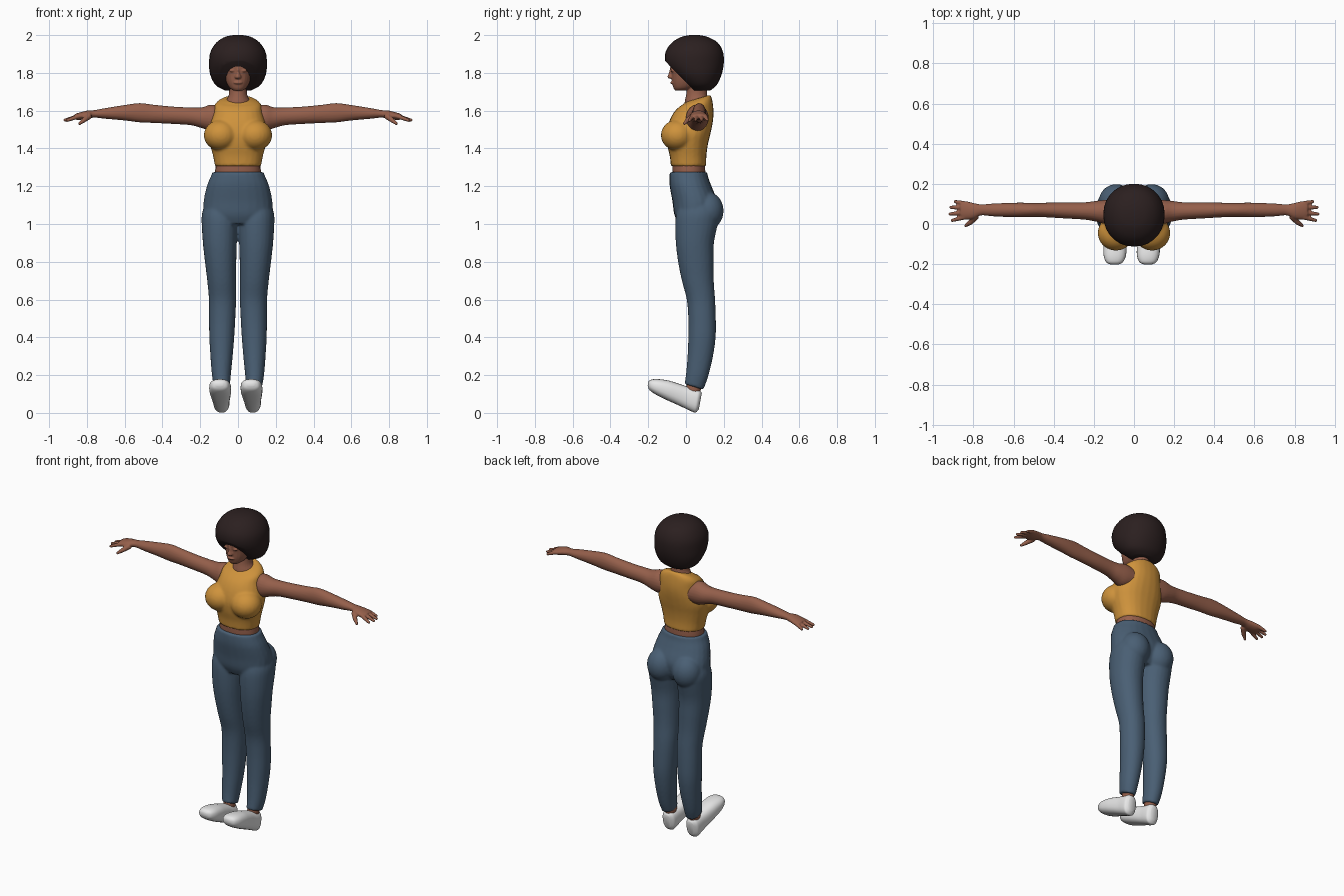
import bpy, bmesh, math
from mathutils import Vector


def material(name, rgb):
    m = bpy.data.materials.new(name)
    m.diffuse_color = (*rgb, 1)
    return m


SKIN = material("brown skin", (0.30, 0.115, 0.07))
YELLOW = material("mustard cloth", (0.62, 0.29, 0.045))
BLUE = material("blue denim", (0.068, 0.115, 0.175))
HAIR = material("dark hair", (0.024, 0.014, 0.014))
WHITE = material("white shoe", (0.80, 0.80, 0.80))


def spline(a, b, c, d, t):
    """Catmull-Rom blend of two neighbouring rings."""
    return [0.5 * (2*q + (r-p)*t + (2*p-5*q+4*r-s)*t*t + (3*q-p-3*r+s)*t**3)
            for p, q, r, s in zip(a, b, c, d)]


def loft(bm, axis, rings, power=2.0, sides=24, steps=4):
    """Rings are (position, a0, a1, b0, b1[, shear]): extents across the axis."""
    rings = [tuple(r) + (0,) * (6 - len(r)) for r in rings]
    n = len(rings)
    fine = [spline(rings[max(i-1, 0)], rings[i], rings[i+1], rings[min(i+2, n-1)], k/steps)
            for i in range(n-1) for k in range(steps)] + [rings[-1]]
    loops = []
    for t, a0, a1, b0, b1, shear in fine:
        loop = []
        for k in range(sides):
            c, s = math.cos(math.tau*k/sides), math.sin(math.tau*k/sides)
            u = math.copysign(abs(c)**(2/power), c) * (a1-a0)/2
            v = math.copysign(abs(s)**(2/power), s) * (b1-b0)/2
            a, b, p = (a0+a1)/2 + u, (b0+b1)/2 + v, t + shear*v
            co = {"x": (p, a, b), "y": (a, p, b), "z": (a, b, p)}[axis]
            loop.append(bm.verts.new(co))
        loops.append(loop)
    for lo, hi in zip(loops, loops[1:]):
        for k in range(sides):
            j = (k+1) % sides
            bm.faces.new((lo[k], lo[j], hi[j], hi[k]))
    bm.faces.new(loops[0][::-1])
    bm.faces.new(loops[-1])


def ball(bm, centre, radii):
    new = bmesh.ops.create_uvsphere(bm, u_segments=24, v_segments=16, radius=1)["verts"]
    bmesh.ops.scale(bm, vec=radii, verts=new)
    bmesh.ops.translate(bm, vec=centre, verts=new)


def finger(bm, start, end, r0, r1):
    """Tapered rod with a round tip."""
    start, end = Vector(start), Vector(end)
    d = end - start
    rod = bmesh.ops.create_cone(bm, cap_ends=True, segments=12, radius1=r0, radius2=r1,
                                depth=d.length)["verts"]
    bmesh.ops.rotate(bm, matrix=d.to_track_quat("Z", "Y").to_matrix(), verts=rod)
    bmesh.ops.translate(bm, vec=(start+end)/2, verts=rod)
    ball(bm, end, (r1, r1, r1))


def finish(name, bm, mat, mirror=False, voxel=0, smooth=3):
    bmesh.ops.recalc_face_normals(bm, faces=bm.faces)
    me = bpy.data.meshes.new(name)
    bm.to_mesh(me)
    bm.free()
    me.materials.append(mat)
    me.polygons.foreach_set("use_smooth", [True] * len(me.polygons))
    ob = bpy.data.objects.new(name, me)
    bpy.context.collection.objects.link(ob)
    if mirror:
        ob.modifiers.new("mirror", "MIRROR").use_mirror_merge = False
    if voxel:
        r = ob.modifiers.new("blend", "REMESH")
        r.mode, r.voxel_size, r.use_smooth_shade = "VOXEL", voxel, True
        s = ob.modifiers.new("relax", "SMOOTH")
        s.factor, s.iterations = 0.5, smooth
    return ob


# Trousers: hips, one mirrored leg and seat
bm = bmesh.new()
loft(bm, "z", [(1.00, -.15, .15, -.04, .13), (1.05, -.18, .18, -.062, .155),
               (1.12, -.182, .182, -.072, .165), (1.20, -.165, .165, -.086, .135),
               (1.245, -.147, .147, -.088, .118), (1.275, -.135, .135, -.086, .112)], 2.2)
loft(bm, "z", [(.138, .043, .127, -.008, .092, -.3), (.20, .038, .138, .0, .118, -.1),
               (.30, .028, .146, .008, .143), (.40, .02, .152, .012, .157),
               (.50, .014, .153, .012, .158), (.60, .010, .154, .004, .154),
               (.70, .010, .163, -.022, .147), (.80, .009, .175, -.042, .146),
               (.90, .006, .186, -.054, .148), (1.0, .002, .192, -.057, .168),
               (1.06, .005, .19, -.05, .175), (1.12, .02, .17, -.03, .15)], 2.1)
ball(bm, (.088, .112, 1.07), (.088, .087, .10))
finish("trousers", bm, BLUE, True, .008)

# Sleeveless top with bust
bm = bmesh.new()
loft(bm, "z", [(1.305, -.122, .122, -.080, .108), (1.36, -.132, .132, -.086, .108),
               (1.42, -.148, .148, -.100, .116), (1.48, -.158, .158, -.104, .130),
               (1.54, -.145, .145, -.090, .142), (1.59, -.130, .130, -.065, .146),
               (1.63, -.124, .124, -.035, .142, .1), (1.652, -.102, .102, -.015, .135, .25),
               (1.664, -.070, .070, -.005, .128, .3)], 2.3)
for side in (-1, 1):
    ball(bm, (side*.09, -.045, 1.47), (.091, .088, .082))
finish("cropped_top", bm, YELLOW, voxel=.008, smooth=4)

# Bare waist
bm = bmesh.new()
loft(bm, "z", [(1.24, -.12, .12, -.07, .10), (1.28, -.121, .121, -.072, .102),
               (1.33, -.116, .116, -.072, .10)], 2.2)
finish("waist", bm, SKIN)

# Arm, palm and fingers, mirrored
bm = bmesh.new()
loft(bm, "x", [(.08, .01, .12, 1.50, 1.62), (.14, .0, .12, 1.492, 1.632),
               (.19, .012, .115, 1.507, 1.618), (.25, .022, .108, 1.523, 1.617),
               (.35, .028, .108, 1.53, 1.622), (.45, .034, .106, 1.535, 1.632),
               (.52, .034, .106, 1.538, 1.64), (.60, .034, .106, 1.548, 1.63),
               (.70, .038, .102, 1.557, 1.614), (.76, .043, .098, 1.563, 1.603),
               (.80, .026, .105, 1.556, 1.60), (.84, .022, .114, 1.551, 1.59),
               (.865, .03, .11, 1.553, 1.582)])
for y0, x1, y1, z1 in ((.034, .905, .018, 1.548), (.057, .917, .050, 1.55),
                       (.082, .913, .083, 1.55), (.102, .890, .112, 1.552)):
    finger(bm, (.845, y0, 1.57), (x1, y1, z1), .0125, .0085)
finger(bm, (.785, .04, 1.573), (.815, .008, 1.55), .017, .013)
finger(bm, (.815, .008, 1.55), (.838, -.008, 1.532), .013, .008)
finish("arms", bm, SKIN, True, .005, 2)

# Head, nose, lips, eye lids and neck
bm = bmesh.new()
loft(bm, "z", [(1.706, -.022, .022, -.056, -.005), (1.720, -.044, .044, -.066, .04),
               (1.750, -.062, .062, -.074, .09), (1.790, -.073, .073, -.077, .12),
               (1.840, -.078, .078, -.084, .14), (1.880, -.075, .075, -.080, .14),
               (1.920, -.05, .05, -.05, .12)], 2.2)
loft(bm, "z", [(1.61, -.085, .085, .0, .125), (1.65, -.066, .066, -.008, .118, .2),
               (1.68, -.050, .050, .0, .112), (1.72, -.046, .046, .005, .11),
               (1.77, -.046, .046, .005, .11)])
loft(bm, "z", [(1.769, -.013, .013, -.088, -.055), (1.778, -.018, .018, -.098, -.055),
               (1.80, -.010, .010, -.091, -.055), (1.83, -.007, .007, -.084, -.055)])
ball(bm, (0, -.070, 1.748), (.024, .013, .008))
for side in (-1, 1):
    ball(bm, (side*.03, -.072, 1.812), (.017, .009, .008))
finish("head_and_neck", bm, SKIN, voxel=.004, smooth=2)

# Rounded hair, sliced on a slope to open the face
bm = bmesh.new()
loft(bm, "z", [(1.708, -.07, .07, .03, .13), (1.735, -.118, .118, -.01, .162),
               (1.79, -.147, .147, -.07, .188), (1.85, -.153, .153, -.108, .20),
               (1.91, -.146, .146, -.108, .196), (1.96, -.115, .115, -.075, .168),
               (1.99, -.07, .07, -.025, .115), (2.0, -.025, .025, .02, .07)], 2.1, 28)
geom = bm.verts[:] + bm.edges[:] + bm.faces[:]
cut = bmesh.ops.bisect_plane(bm, geom=geom, plane_co=(0, -.11, 1.862),
                             plane_no=(0, -.71, -.70), clear_outer=True)["geom_cut"]
bmesh.ops.edgeloop_fill(bm, edges=[e for e in cut if isinstance(e, bmesh.types.BMEdge)])
hair = finish("hair", bm, HAIR)
bpy.context.view_layer.objects.active = hair
hair.select_set(True)
bpy.ops.object.shade_smooth_by_angle(angle=math.radians(40))

# Ankles and toe-raised shoes
for label, heel_x in (("left", -.087), ("right", .079)):
    bm = bmesh.new()
    loft(bm, "z", [(.07, heel_x-.03, heel_x+.03, .005, .075),
                   (.12, heel_x-.033, heel_x+.033, .0, .078),
                   (.18, heel_x-.035, heel_x+.035, .01, .09)])
    finish(label + "_ankle", bm, SKIN)
    bm = bmesh.new()
    rings = []
    for y, half, z0, z1 in ((-.202, .018, .142, .162), (-.190, .042, .120, .175),
                            (-.155, .056, .096, .179), (-.10, .057, .069, .172),
                            (-.05, .052, .047, .157), (.0, .046, .024, .140),
                            (.04, .044, .008, .128), (.062, .040, .002, .120),
                            (.076, .022, .02, .105)):
        c = heel_x + .04*(y-.06)
        rings.append((y, c-half, c+half, z0, z1, .18 if y > 0 else .08))
    loft(bm, "y", rings, 2.5)
    finish(label + "_shoe", bm, WHITE)
